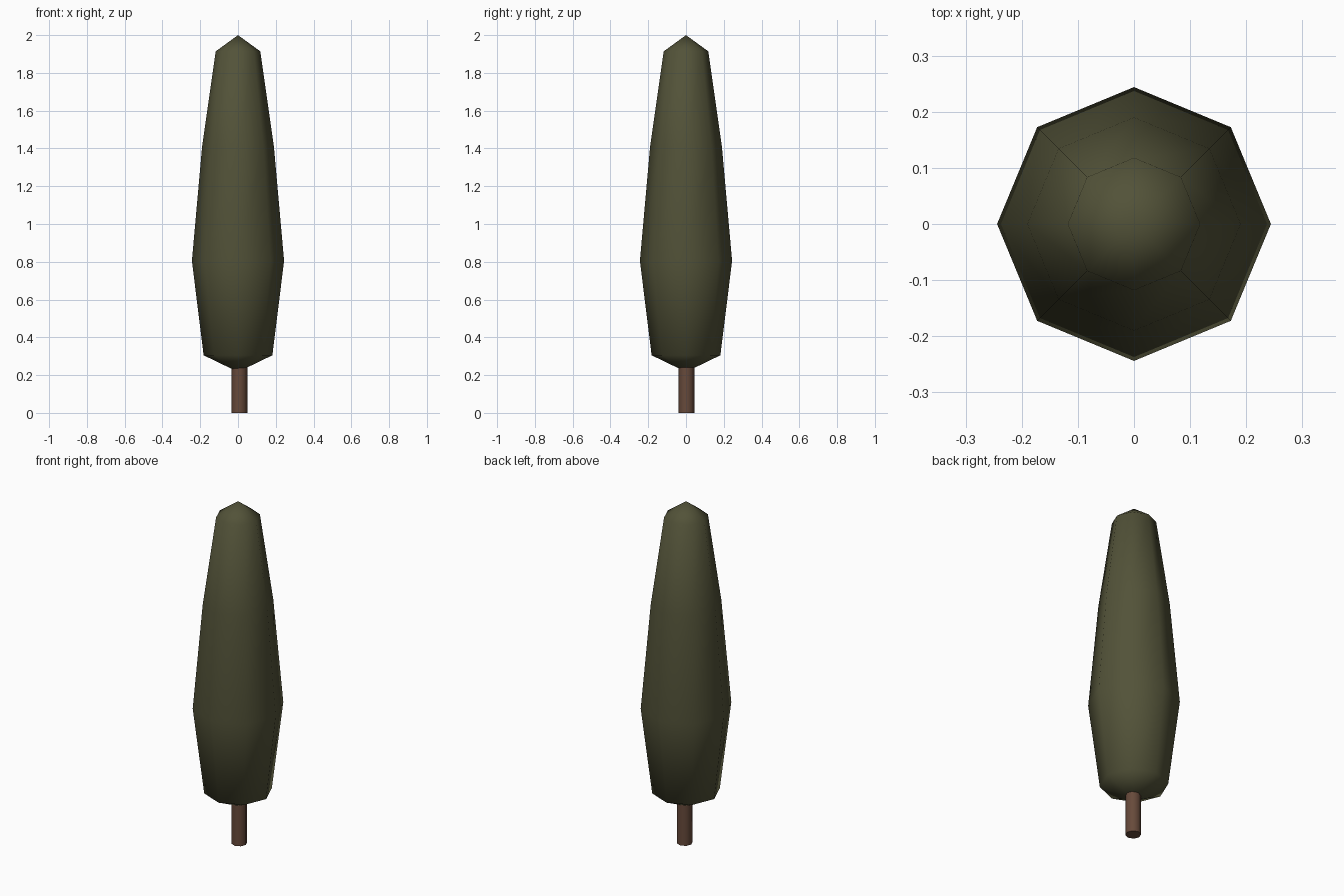
import bpy, bmesh, math

if "Cube" in bpy.data.objects:
    bpy.data.objects.remove(bpy.data.objects["Cube"])


def material(name, rgb):
    m = bpy.data.materials.new(name)
    m.diffuse_color = (*rgb, 1)
    m.use_nodes = True
    m.node_tree.nodes["Principled BSDF"].inputs["Base Color"].default_value = m.diffuse_color
    return m


def lathe(name, profile, sides, centre, mat, turn=0.0):
    """Spin (radius, z) rings around a vertical axis; radius 0 makes a pole."""
    bm = bmesh.new()
    rings = []
    for r, z in profile:
        count = sides if r > 0 else 1
        rings.append([bm.verts.new((centre[0] + r * math.cos(turn + math.tau * i / sides),
                                    centre[1] + r * math.sin(turn + math.tau * i / sides), z))
                      for i in range(count)])
    for low, high in zip(rings, rings[1:]):
        for i in range(sides):
            j = (i + 1) % sides
            corners = [low[i % len(low)], low[j % len(low)],
                       high[j % len(high)], high[i % len(high)]]
            bm.faces.new(list(dict.fromkeys(corners)))
    bmesh.ops.recalc_face_normals(bm, faces=bm.faces)
    for f in bm.faces:
        f.smooth = True
    me = bpy.data.meshes.new(name)
    bm.to_mesh(me)
    bm.free()
    me.materials.append(mat)
    ob = bpy.data.objects.new(name, me)
    bpy.context.collection.objects.link(ob)
    return ob


leaf = material("dark olive green", (0.085, 0.085, 0.040))
bark = material("brown bark", (0.135, 0.068, 0.043))

# Tall eight-sided crown
lathe("foliage", [(0, 0.217), (0.182, 0.305), (0.244, 0.805), (0.19, 1.41),
                  (0.118, 1.914), (0, 2.0)], 8, (0, 0), leaf)

# Short trunk, slightly off centre, running up into the crown
trunk = lathe("trunk", [(0, 0), (0.042, 0), (0.042, 0.3), (0, 0.3)], 8, (0.007, 0.002), bark)
for f in trunk.data.polygons:
    if abs(f.normal.z) > 0.9:
        f.use_smooth = False
